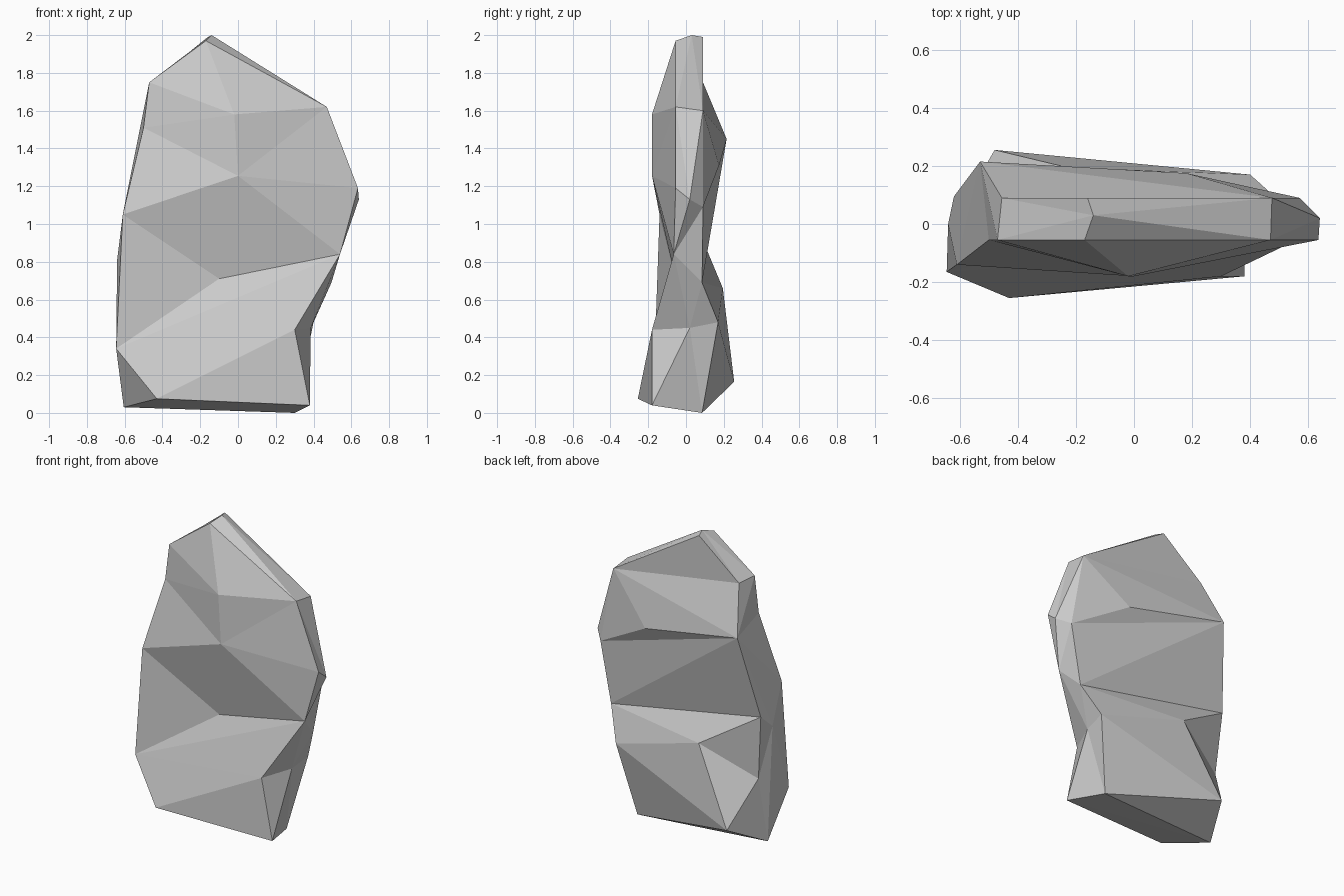
import bpy
import bmesh

cube = bpy.data.objects.get("Cube")
if cube:
    bpy.data.objects.remove(cube, do_unlink=True)

# Corner points of the slab, named by where they sit
corners = {
    # peak and shoulders
    "peak_front": (-.17, -.055, 1.97), "peak_mid": (-.14, .03, 2), "peak_back": (-.16, .09, 1.99),
    "shoulder_front_low_x": (-.47, -.055, 1.75), "shoulder_back_low_x": (-.455, .09, 1.75),
    "shoulder_front": (.47, -.055, 1.62), "shoulder_back": (.475, .09, 1.6),
    # front face
    "brow": (-.02, -.18, 1.58), "chest": (0, -.18, 1.255), "hollow": (-.1, -.055, .71),
    "neck": (-.5, -.055, 1.51), "flank": (-.61, -.14, 1.05), "hip": (-.645, -.165, .34),
    "elbow_front": (.635, -.055, 1.19), "waist_front": (.54, -.065, .84), "knee_front": (.3, -.18, .44),
    # sides
    "elbow_mid": (.64, .02, 1.13), "knee_mid": (.385, .02, .45), "flank_mid": (-.64, 0, .81),
    # back face
    "elbow_back": (.57, .09, 1.09), "waist_back": (.495, .085, .69), "knee_back": (.4, .17, .48),
    "blade": (.18, .175, 1.31), "blade_edge": (-.53, .215, 1.45), "flank_back": (-.62, .095, .9),
    "rump": (-.23, .195, .66), "hip_back": (-.585, .07, .47),
    # foot
    "toe": (-.43, -.255, .075), "foot_front": (.38, -.18, .04), "foot_side": (-.605, 0, .03),
    "foot_back": (.3, .085, 0), "heel": (-.48, .255, .165),
}

# Facets as fans: a hub corner, then the corners it spreads to
closed_fans = {
    "brow": "peak_front shoulder_front_low_x neck chest shoulder_front",
    "peak_mid": "peak_front shoulder_front shoulder_back peak_back shoulder_back_low_x shoulder_front_low_x",
    "flank_mid": "flank hip foot_side hip_back flank_back blade_edge",
    "elbow_mid": "waist_front elbow_front shoulder_front shoulder_back elbow_back",
    "knee_mid": "waist_front knee_front foot_front foot_back knee_back waist_back",
    "blade": "shoulder_back blade_edge elbow_back",
    "rump": "waist_back flank_back hip_back heel knee_back",
}
open_fans = {
    "chest": "neck flank hollow waist_front elbow_front shoulder_front",
    "hip": "flank hollow waist_front knee_front toe foot_side",
    "knee_front": "toe foot_front",
    "blade_edge": "flank neck shoulder_front_low_x shoulder_back_low_x",
    "elbow_back": "waist_front waist_back blade_edge",
    "shoulder_back_low_x": "peak_back shoulder_back blade_edge",
    "waist_back": "blade_edge flank_back",
    "heel": "knee_back foot_back foot_side hip_back",
    "foot_side": "foot_back foot_front toe",
}

bm = bmesh.new()
points = {name: bm.verts.new(co) for name, co in corners.items()}


def add_fan(hub, ring, closed):
    ring = ring.split()
    if closed:
        ring.append(ring[0])
    for here, there in zip(ring, ring[1:]):
        bm.faces.new((points[hub], points[here], points[there]))


for hub, ring in closed_fans.items():
    add_fan(hub, ring, True)
for hub, ring in open_fans.items():
    add_fan(hub, ring, False)
bmesh.ops.recalc_face_normals(bm, faces=bm.faces[:])

# Flat-shaded rock slab
mesh = bpy.data.meshes.new("rock_slab")
bm.to_mesh(mesh)
bm.free()
rock = bpy.data.objects.new("rock_slab", mesh)
bpy.context.collection.objects.link(rock)

# Stone colour
stone = bpy.data.materials.new("light_grey_stone")
stone.use_nodes = True
grey = (.6, .6, .6, 1)
stone.diffuse_color = grey
stone.node_tree.nodes["Principled BSDF"].inputs["Base Color"].default_value = grey
mesh.materials.append(stone)
